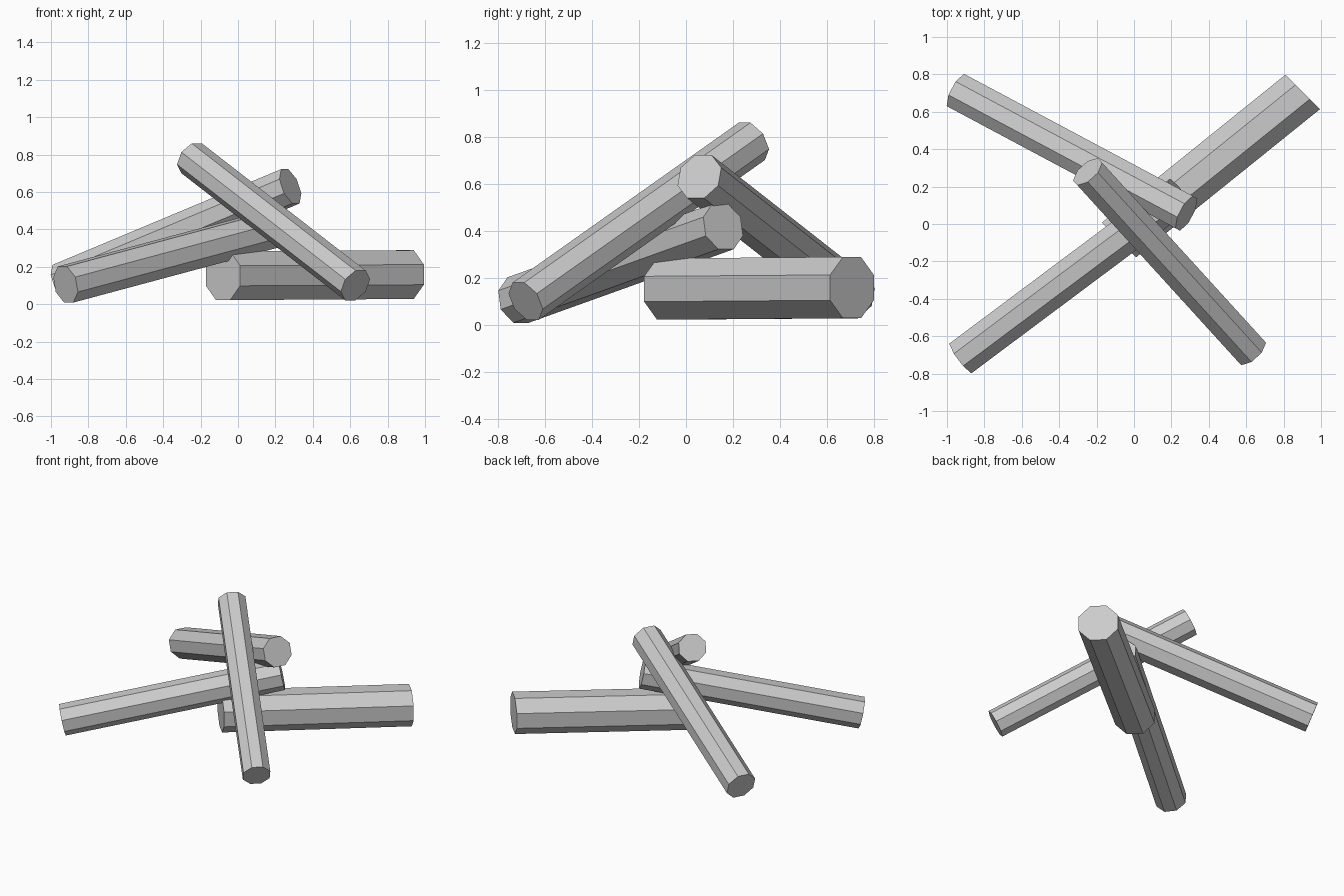
import bpy, bmesh
from math import cos, sin, pi
from mathutils import Vector

if "Cube" in bpy.data.objects:
    bpy.data.objects.remove(bpy.data.objects["Cube"])


def log(name, start, end, r, normal=None):
    """Eight-sided log between two points, flat side up; normal sets the saw-cut direction."""
    a, b = Vector(start), Vector(end)
    n = Vector(normal).normalized() if normal else (b - a).normalized()
    u = Vector((0, 0, 1)).cross(n).normalized()
    v = n.cross(u)
    bm = bmesh.new()
    rings = []
    for c in (a, b):
        rings.append([bm.verts.new(c + u * r * cos((i + .5) * pi / 4)
                                   + v * r * sin((i + .5) * pi / 4)) for i in range(8)])
    lo, hi = rings
    for i in range(8):
        j = (i + 1) % 8
        bm.faces.new((lo[i], lo[j], hi[j], hi[i]))
    bm.faces.new(lo[::-1])
    bm.faces.new(hi)
    bmesh.ops.recalc_face_normals(bm, faces=bm.faces[:])
    mesh = bpy.data.meshes.new(name)
    bm.to_mesh(mesh)
    bm.free()
    obj = bpy.data.objects.new(name, mesh)
    bpy.context.collection.objects.link(obj)


# Thick log lying flat, with slightly slanted saw cuts
log("base_log", (-0.08, -0.085, 0.152), (0.902, 0.706, 0.158), 0.141, (0.71, 0.70, 0))
# Three thinner logs leaning on it in a pile
log("front_left_log", (-0.922, -0.714, 0.105), (0.245, 0.158, 0.418), 0.107)
log("back_left_log", (-0.943, 0.71, 0.118), (0.28, 0.057, 0.63), 0.106)
log("front_right_log", (-0.248, 0.28, 0.78), (0.628, -0.682, 0.1), 0.097)
